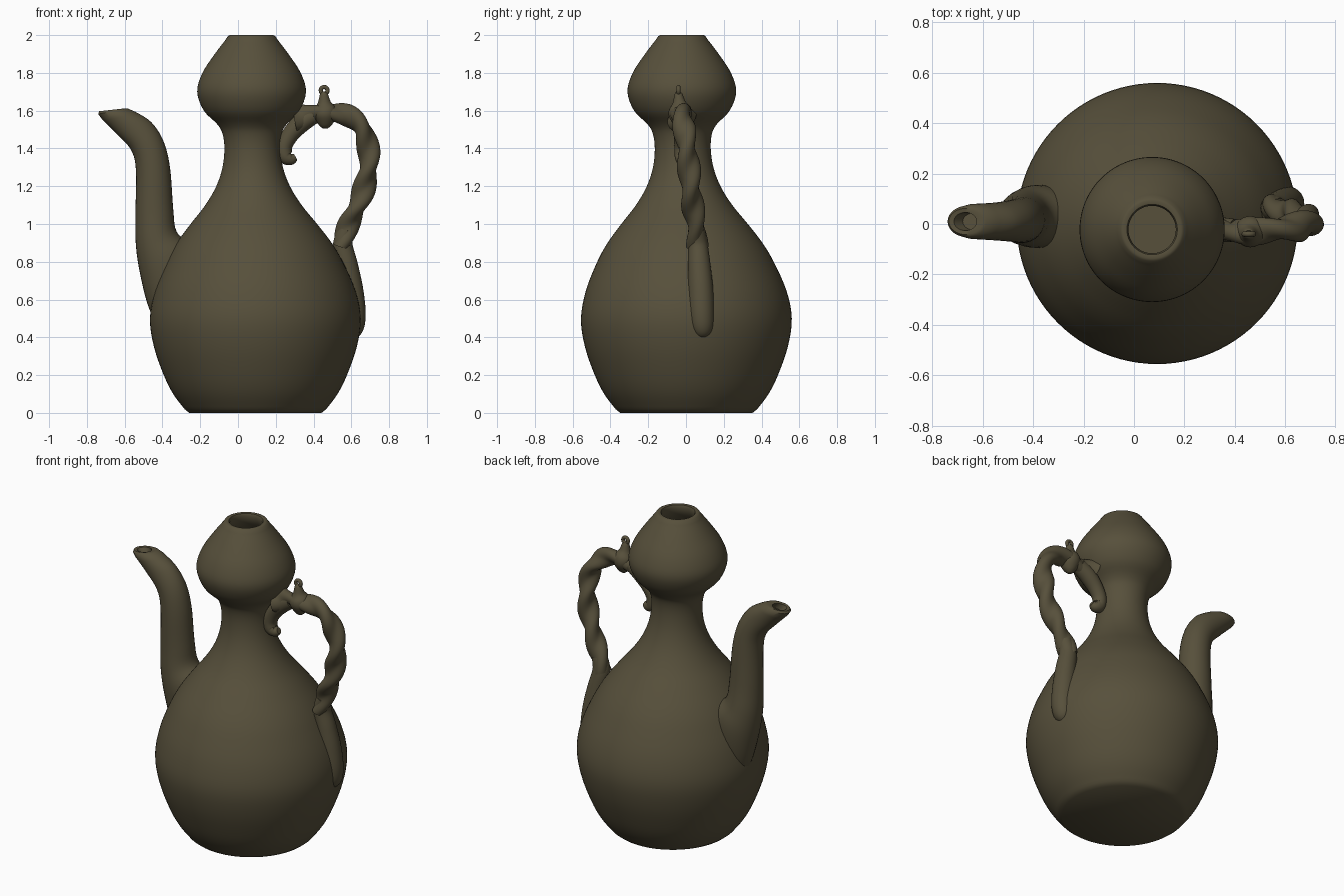
import bpy, bmesh, math
from mathutils import Vector

if "Cube" in bpy.data.objects:
    bpy.data.objects.remove(bpy.data.objects["Cube"])

clay = bpy.data.materials.new("olive_brown_glaze")
clay.diffuse_color = (0.095, 0.08, 0.044, 1)
clay.use_nodes = True
clay.node_tree.nodes["Principled BSDF"].inputs["Base Color"].default_value = clay.diffuse_color


def spline(points, steps):
    """Catmull-Rom through tuples of any length."""
    out, n = [], len(points)
    for i in range(n - 1):
        p = [points[max(0, min(n - 1, i + k))] for k in (-1, 0, 1, 2)]
        for s in range(steps):
            t = s / steps
            out.append(tuple(0.5 * (2 * b + (c - a) * t + (2 * a - 5 * b + 4 * c - d) * t * t
                                    + (3 * b - a - 3 * c + d) * t ** 3) for a, b, c, d in zip(*p)))
    return out + [points[-1]]


def finish(obj, angle=40):
    obj.data.materials.clear()
    obj.data.materials.append(clay)
    bpy.ops.object.select_all(action='DESELECT')
    obj.select_set(True)
    bpy.context.view_layer.objects.active = obj
    bpy.ops.object.shade_smooth_by_angle(angle=math.radians(angle))


def loft(name, rings):
    bm = bmesh.new()
    vs = [[bm.verts.new(p) for p in ring] for ring in rings]
    n = len(vs[0])
    for a, b in zip(vs, vs[1:]):
        for i in range(n):
            j = (i + 1) % n
            bm.faces.new((a[i], a[j], b[j], b[i]))
    bm.faces.new(vs[0][::-1])
    bm.faces.new(vs[-1])
    bmesh.ops.recalc_face_normals(bm, faces=bm.faces)
    me = bpy.data.meshes.new(name)
    bm.to_mesh(me)
    bm.free()
    obj = bpy.data.objects.new(name, me)
    bpy.context.collection.objects.link(obj)
    finish(obj)
    return obj


def angles(n):
    return [2 * math.pi * i / n for i in range(n)]


# double gourd body: (z, radius), axis leaning slightly towards the mouth
outer = [(0.02, .375), (.1, .435), (.2, .485), (.35, .537), (.5, .558), (.65, .53), (.8, .467),
         (.9, .41), (1.0, .335), (1.1, .255), (1.2, .195), (1.3, .16), (1.4, .148), (1.48, .157),
         (1.53, .185), (1.6, .253), (1.7, .288), (1.8, .26), (1.9, .195), (1.975, .138)]
inner = [(1.995, .125), (2.0, .115), (1.997, .1), (1.98, .094), (1.93, .11), (1.88, .15)]
rings = []
for z, r in [(0, .35)] + spline(outer, 4) + inner:
    k = max(0, min(1, (z - 0.6) / 1.0))
    cx, cy = .092 - .02 * k, .002 - .024 * k
    rings.append([(cx + r * math.cos(a), cy + r * math.sin(a), z) for a in angles(96)])
loft("gourd_body", rings)

# spout: left x, left z, right x, right z, half width, centre y
spout = [(-.40, .42, -.2, .55, .06, .03), (-.47, .55, -.2, .74, .11, .03),
         (-.515, .72, -.25, .88, .125, .03), (-.54, .88, -.325, .96, .11, .025),
         (-.543, 1.05, -.343, 1.08, .097, .02), (-.54, 1.28, -.36, 1.3, .09, .015),
         (-.565, 1.39, -.395, 1.44, .083, .012), (-.64, 1.475, -.46, 1.54, .075, .01),
         (-.72, 1.555, -.545, 1.595, .07, .01)]
mouth = [(-.74, 1.582, -.585, 1.612, .062, .01), (-.735, 1.597, -.60, 1.612, .052, .01),
         (-.715, 1.597, -.625, 1.606, .036, .01), (-.68, 1.56, -.59, 1.57, .034, .01)]
rings = []
for lx, lz, rx, rz, w, cy in spline(spout, 5) + mouth:
    mid, half = Vector(((lx + rx) / 2, cy, (lz + rz) / 2)), Vector(((rx - lx) / 2, 0, (rz - lz) / 2))
    rings.append([mid + half * math.cos(a) + Vector((0, w * math.sin(a), 0)) for a in angles(32)])
loft("spout", rings)


def tube(name, path, steps, lobes=0.0, pitch=1.0):
    """Tube through (x, y, z, radius); lobes > 0 makes a two-strand twist."""
    pts = spline(path, steps)
    rings, run = [], 0
    for i, p in enumerate(pts):
        c = Vector(p[:3])
        q0, q1 = Vector(pts[max(0, i - 1)][:3]), Vector(pts[min(len(pts) - 1, i + 1)][:3])
        run += (c - q0).length
        t = (q1 - q0).normalized()
        u = Vector((0, 1, 0))
        u = (u - t * u.dot(t)).normalized()
        v = t.cross(u)
        ph = run / pitch * math.pi
        rings.append([c + (u * math.cos(a) + v * math.sin(a)) * p[3]
                      * (1 + lobes * math.cos(2 * (a - ph))) for a in angles(28)])
    return loft(name, rings)


# twisted handle, running from the shoulder up and over to the upper bulb
tube("twisted_handle", [(.545, .06, .88, .05), (.575, .055, .97, .05), (.62, .04, 1.07, .052),
                        (.665, .025, 1.18, .053), (.69, .015, 1.3, .053), (.69, .005, 1.4, .052),
                        (.655, -.01, 1.51, .052), (.58, -.02, 1.575, .05), (.47, -.03, 1.59, .047),
                        (.38, -.025, 1.575, .047), (.30, -.022, 1.56, .07)], 10, .2, .22)

# flattened root of the handle lying on the belly
tube("handle_root", [(.59, .09, .40, .02), (.605, .088, .44, .055), (.61, .083, .52, .066),
                     (.597, .078, .65, .066), (.575, .07, .78, .06), (.555, .063, .89, .052),
                     (.575, .056, .97, .045)], 8)

# curled branch below the handle joint
tube("curled_tendril", [(.40, -.025, 1.575, .045), (.33, -.022, 1.53, .05), (.275, -.02, 1.47, .045),
                        (.245, -.02, 1.41, .042), (.25, -.02, 1.36, .04), (.28, -.02, 1.345, .033),
                        (.305, -.02, 1.355, .018)], 6)

# knot on the handle, with a pointed loop on top
tube("handle_knot", [(.462, -.03, 1.505, .012), (.462, -.03, 1.525, .035), (.462, -.03, 1.57, .06),
                     (.46, -.032, 1.61, .058), (.457, -.036, 1.645, .034), (.455, -.04, 1.69, .02),
                     (.455, -.04, 1.697, .01)], 5)
bpy.ops.mesh.primitive_torus_add(major_radius=.018, minor_radius=.011, major_segments=24,
                                 minor_segments=12, location=(.456, -.04, 1.707),
                                 rotation=(math.pi / 2, 0, 0))
loop = bpy.context.object
loop.name = "knot_loop"
finish(loop)
